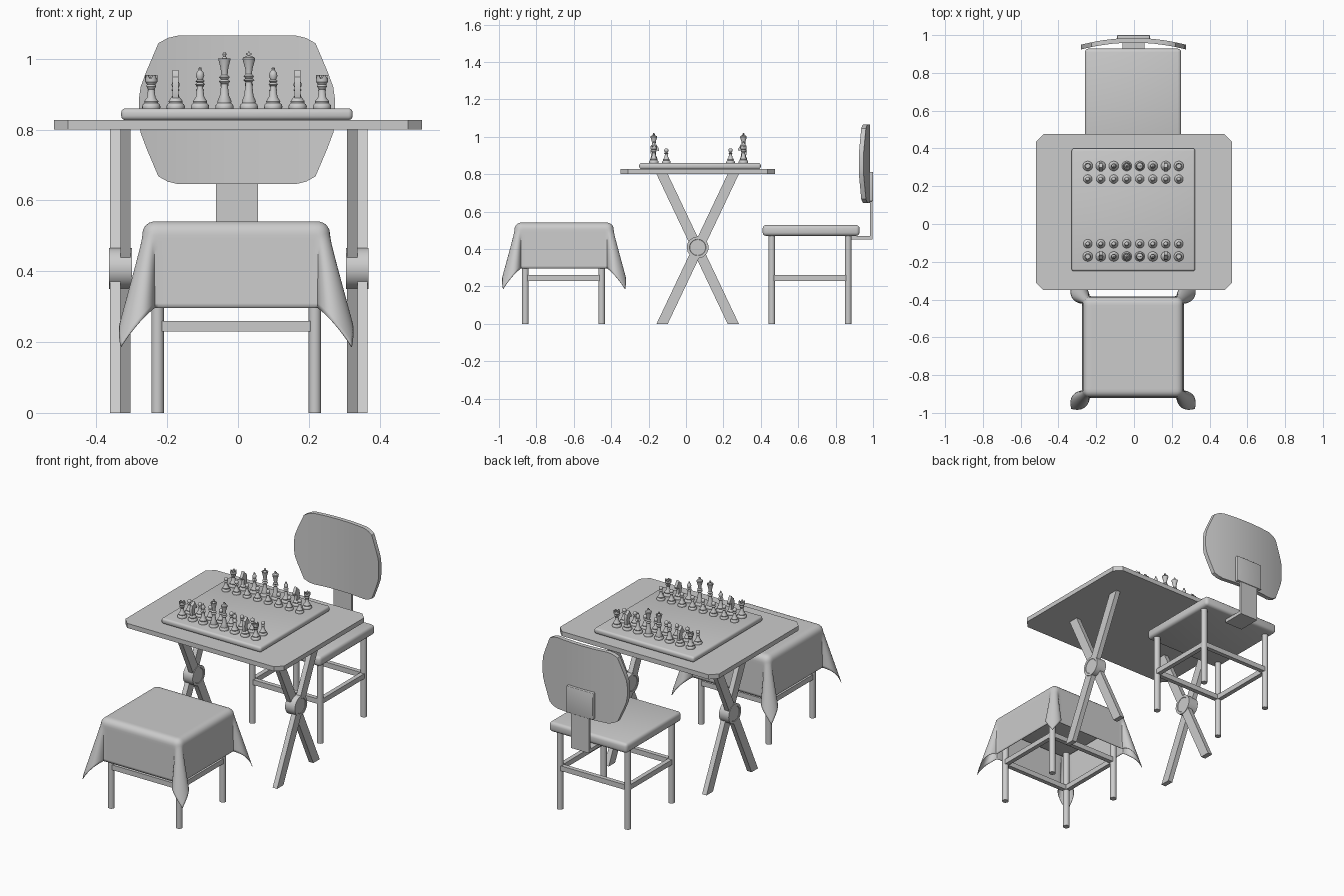
import bpy, bmesh
from math import sin, cos, pi, atan2, hypot, radians

if "Cube" in bpy.data.objects:
    bpy.data.objects.remove(bpy.data.objects["Cube"])


def finish(name, bm, bevel=0.0, seg=3, smooth=True):
    bmesh.ops.recalc_face_normals(bm, faces=bm.faces[:])
    if bevel:
        bmesh.ops.bevel(bm, geom=bm.edges[:], offset=bevel, segments=seg,
                        profile=0.5, affect='EDGES')
    me = bpy.data.meshes.new(name)
    bm.to_mesh(me)
    bm.free()
    ob = bpy.data.objects.new(name, me)
    bpy.context.collection.objects.link(ob)
    if smooth:
        bpy.ops.object.select_all(action='DESELECT')
        ob.select_set(True)
        bpy.context.view_layer.objects.active = ob
        bpy.ops.object.shade_smooth_by_angle(angle=radians(35))
    return ob


def box(name, x, y, z, bevel=0.0):
    bm = bmesh.new()
    bmesh.ops.create_cube(bm, size=1)
    for v in bm.verts:
        v.co = [r[0] + (c + 0.5) * (r[1] - r[0]) for r, c in zip((x, y, z), v.co)]
    return finish(name, bm, bevel, smooth=bevel > 0)


def extrude(bm, pts, lo, hi, place):
    """Closed prism: 2D outline pts swept from lo to hi, place(a, b, t) -> xyz."""
    rings = [[bm.verts.new(place(a, b, t)) for a, b in pts] for t in (lo, hi)]
    bm.faces.new(rings[0])
    bm.faces.new(rings[1])
    for i in range(len(pts)):
        j = i - 1
        bm.faces.new((rings[0][j], rings[0][i], rings[1][i], rings[1][j]))


def prism_x(name, pts, lo, hi):
    bm = bmesh.new()
    extrude(bm, pts, lo, hi, lambda a, b, t: (t, a, b))
    return finish(name, bm, smooth=False)


def lathe(bm, profile, n=20, notch=None):
    """Revolve (r, z) points; notch = (first, last, z) lowers alternate rim parts."""
    rings = []
    for k, (r, z) in enumerate(profile):
        ring = []
        for i in range(n):
            zz = notch[2] if notch and notch[0] <= k <= notch[1] and (i // 2) % 2 else z
            a = 2 * pi * i / n
            ring.append(bm.verts.new((r * cos(a), r * sin(a), zz)))
        rings.append(ring)
    for p, q in zip(rings, rings[1:]):
        for i in range(n):
            bm.faces.new((p[i - 1], p[i], q[i], q[i - 1]))
    bm.faces.new(rings[0])
    bm.faces.new(rings[-1])


def ball(r, z, n=7):
    return [(r * sin(a), z - r * cos(a)) for a in [pi * (0.15 + 0.83 * i / n) for i in range(n + 1)]]


# table top with cut corners
cut = 0.04
outline = []
for sx, sy in ((1, 1), (-1, 1), (-1, -1), (1, -1)):
    pair = [(sx * 0.52, 0.0625 + sy * (0.413 - cut)), (sx * (0.52 - cut), 0.0625 + sy * 0.413)]
    outline += pair if sx * sy > 0 else pair[::-1]
bm = bmesh.new()
extrude(bm, outline, 0.80, 0.827, lambda a, b, t: (a, b, t))
finish("table_top", bm, smooth=False)

# crossed legs and round hubs
for side, cx in (("left", -0.332), ("right", 0.337)):
    s = -1 if cx < 0 else 1
    for d, (lo, hi) in ((1, (0, 0.029)), (-1, (-0.029, 0))):
        f, t = 0.0625 - d * 0.19, 0.0625 + d * 0.19
        xs = sorted((cx + s * lo, cx + s * hi))
        prism_x(f"{side}_crossed_leg", [(f - 0.03, 0), (f + 0.03, 0), (t + 0.03, 0.8), (t - 0.03, 0.8)], *xs)
    bm = bmesh.new()
    lathe(bm, [(0.042, -0.03), (0.044, -0.032), (0.058, -0.032),
               (0.058, 0.032), (0.044, 0.032), (0.042, 0.03)], 32)
    hub = finish(f"{side}_hub", bm)
    hub.rotation_euler = (0, pi / 2, 0)
    hub.location = (cx, 0.0625, 0.408)

# game board
box("game_board", (-0.33, 0.324), (-0.25, 0.4), (0.827, 0.86), 0.012)


# seat frames shared by chair and stool
def seat_frame(name, cy, seat_y, half):
    cx = -0.005
    box(name + "_seat", (cx - half, cx + half), seat_y, (0.47, 0.528), 0.018)
    ax, ay = 0.222, 0.204
    for sx in (-1, 1):
        for sy in (-1, 1):
            bm = bmesh.new()
            lathe(bm, [(0.018, 0), (0.018, 0.475)], 16)
            finish(name + "_leg", bm).location = (cx + sx * ax, cy + sy * ay, 0)
        box(name + "_side_rail", (cx + sx * ax - 0.013, cx + sx * ax + 0.013),
            (cy - ay, cy + ay), (0.23, 0.26))
        box(name + "_cross_rail", (cx - ax, cx + ax),
            (cy + sx * ay - 0.013, cy + sx * ay + 0.013), (0.23, 0.26))


seat_frame("chair", 0.663, (0.41, 0.928), 0.255)
seat_frame("stool", -0.655, (-0.907, -0.393), 0.255)

# chair back: bracket, mounting plate, curved panel
prism_x("back_bracket", [(0.86, 0.45), (0.996, 0.45), (0.996, 0.8), (0.983, 0.8),
                         (0.983, 0.47), (0.86, 0.47)], -0.062, 0.056)
box("back_plate", (-0.09, 0.084), (0.975, 1.0), (0.655, 0.812), 0.004)
half = [(0.277, 0.03), (0.272, 0.065), (0.256, 0.108), (0.222, 0.188), (0.195, 0.203),
        (0.165, 0.21), (0.11, 0.21), (0.055, 0.21)]
cols = [(-x, h) for x, h in half] + [(0, 0.21)] + half[::-1]
bm = bmesh.new()
rings = []
for x, h in cols:
    y = 0.960 - 0.036 * (x / 0.277) ** 2
    rings.append([bm.verts.new((x - 0.003, y + dy, 0.856 + dz))
                  for dy, dz in ((0, -h), (0, h), (0.025, h), (0.025, -h))])
for p, q in zip(rings, rings[1:]):
    for i in range(4):
        bm.faces.new((p[i - 1], p[i], q[i], q[i - 1]))
bm.faces.new(rings[0])
bm.faces.new(rings[-1])
finish("back_panel", bm)

# draped cloth with flared corner folds
N, core, L, R = 72, 0.23, 0.265, 0.035
bm = bmesh.new()
grid = []
for i in range(N + 1):
    row = []
    for j in range(N + 1):
        u, v = [(2 * k / N - 1) * (core + L) for k in (i, j)]
        dx, dy = max(abs(u) - core, 0), max(abs(v) - core, 0)
        r, phi = hypot(dx, dy), atan2(dy, dx)
        th = min(r / R, pi / 2)
        s = max(r - R * pi / 2, 0)
        t = phi / (pi / 2)
        out = 0.30 * s * sin(pi * t) ** 1.3
        lat = 0.13 * s * sin(2 * pi * t)
        flare = R * sin(th) + 0.02 * s
        px = min(abs(u), core) + flare * cos(phi) + (out + lat) * 0.707
        py = min(abs(v), core) + flare * sin(phi) + (out - lat) * 0.707
        pz = 0.541 - R * (1 - cos(th)) - s
        row.append(bm.verts.new((-0.005 + (px if u > 0 else -px),
                                 -0.652 + (py if v > 0 else -py), pz)))
    grid.append(row)
for i in range(N):
    for j in range(N):
        bm.faces.new((grid[i][j], grid[i + 1][j], grid[i + 1][j + 1], grid[i][j + 1]))
cloth = finish("draped_cloth", bm)
for p in cloth.data.polygons:
    p.use_smooth = True
mod = cloth.modifiers.new("thickness", 'SOLIDIFY')
mod.thickness = 0.003

# game pieces
base = [(0.025, 0), (0.026, 0.006), (0.024, 0.012), (0.019, 0.016), (0.02, 0.021)]
shapes = {
    "pawn": [(r * 0.9, z * 0.9) for r, z in base] + [(0.011, 0.03), (0.007, 0.048), (0.012, 0.053),
             (0.007, 0.057)] + ball(0.0115, 0.068),
    "rook": base + [(0.012, 0.032), (0.009, 0.055), (0.014, 0.063), (0.012, 0.069), (0.017, 0.076),
             (0.017, 0.095), (0.012, 0.095), (0.012, 0.083)],
    "knight": base + [(0.015, 0.028), (0.011, 0.034)],
    "bishop": base + [(0.012, 0.034), (0.008, 0.064), (0.014, 0.069), (0.008, 0.074), (0.013, 0.078),
               (0.008, 0.083), (0.012, 0.093), (0.010, 0.102), (0.004, 0.11), (0.005, 0.114), (0.002, 0.118)],
    "king": base + [(0.013, 0.038), (0.009, 0.075), (0.016, 0.081), (0.010, 0.086), (0.015, 0.092),
             (0.009, 0.098), (0.010, 0.112), (0.018, 0.14), (0.016, 0.145), (0.004, 0.15)],
    "queen": base + [(0.013, 0.038), (0.009, 0.07), (0.016, 0.077), (0.010, 0.083), (0.015, 0.089),
              (0.009, 0.096), (0.011, 0.115), (0.018, 0.142), (0.014, 0.142), (0.012, 0.136),
              (0.004, 0.148), (0.006, 0.154), (0.003, 0.16)],
}
horse = [(-0.013, 0.03), (0.014, 0.03), (0.008, 0.055), (0.012, 0.068), (0.026, 0.065), (0.029, 0.075),
         (0.016, 0.095), (0.008, 0.11), (0.002, 0.1), (-0.012, 0.09), (-0.019, 0.065)]
meshes = {}
for kind, prof in shapes.items():
    bm = bmesh.new()
    lathe(bm, prof, 20, (10, 11, 0.086) if kind == "rook" else None)
    if kind == "knight":
        extrude(bm, horse, -0.0085, 0.0085, lambda a, b, t: (t, a, b))
    if kind == "king":
        for a, b, z0, z1 in ((0.0025, 0.0025, 0.146, 0.162), (0.008, 0.0025, 0.152, 0.157)):
            extrude(bm, [(-a, -b), (a, -b), (a, b), (-a, b)], z0, z1, lambda p, q, t: (p, q, t))
    ob = finish(kind, bm)
    meshes[kind] = ob.data
    bpy.data.objects.remove(ob)

order = ["rook", "knight", "bishop", "queen", "king", "bishop", "knight", "rook"]
for back_y, pawn_y, turn in ((-0.172, -0.105, 0), (0.307, 0.238, pi)):
    for i, kind in enumerate(order):
        for k, y in ((kind, back_y), ("pawn", pawn_y)):
            ob = bpy.data.objects.new(k, meshes[k])
            ob.location = (-0.245 + i * 0.0689, y, 0.859)
            ob.rotation_euler = (0, 0, turn)
            bpy.context.collection.objects.link(ob)
